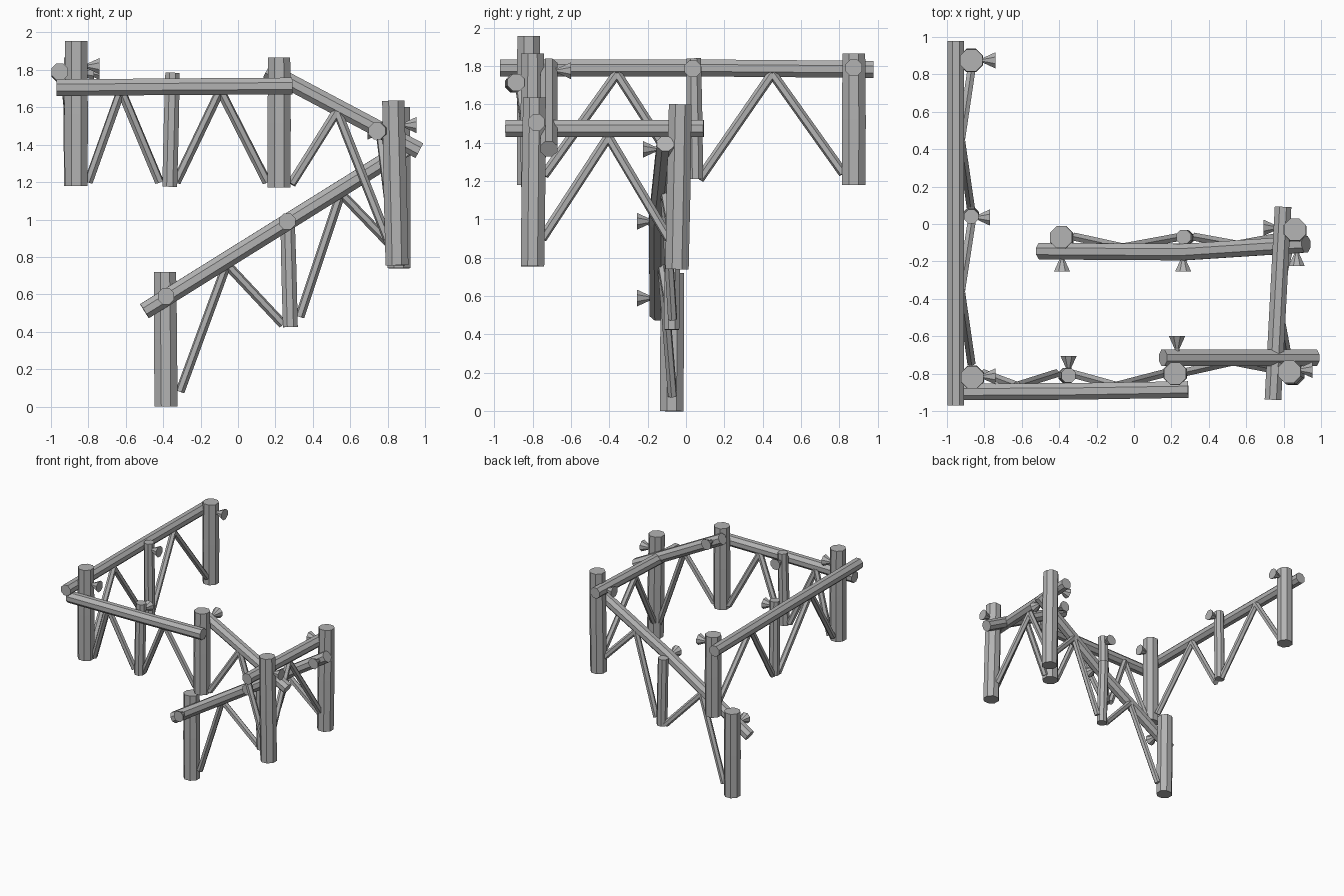
import bpy, bmesh, math
from mathutils import Vector

if "Cube" in bpy.data.objects:
    bpy.data.objects.remove(bpy.data.objects["Cube"], do_unlink=True)

grey = bpy.data.materials.new("plain_grey")
grey.use_nodes = True
colour = (0.45, 0.45, 0.45, 1)
grey.diffuse_color = colour
grey.node_tree.nodes["Principled BSDF"].inputs["Base Color"].default_value = colour


def beam(name, points, radii, sides=8):
    """Faceted pole through the points, one radius per point."""
    pts = [Vector(p) for p in points]
    axis = (pts[-1] - pts[0]).normalized()
    ref = Vector((1, 0, 0)) if abs(axis.z) > 0.95 else Vector((0, 0, 1))
    u = axis.cross(ref).normalized()
    v = axis.cross(u)
    bm = bmesh.new()
    rings = []
    for p, r in zip(pts, radii):
        ring = []
        for i in range(sides):
            a = 2 * math.pi * (i + 0.5) / sides
            ring.append(bm.verts.new(p + (u * math.cos(a) + v * math.sin(a)) * r))
        rings.append(ring)
    for lo, hi in zip(rings, rings[1:]):
        for i in range(sides):
            j = (i + 1) % sides
            bm.faces.new((lo[i], lo[j], hi[j], hi[i]))
    bm.faces.new(rings[0])
    bm.faces.new(rings[-1])
    bmesh.ops.recalc_face_normals(bm, faces=bm.faces)
    mesh = bpy.data.meshes.new(name)
    bm.to_mesh(mesh)
    bm.free()
    mesh.materials.append(grey)
    ob = bpy.data.objects.new(name, mesh)
    bpy.context.collection.objects.link(ob)
    return ob


def post(name, bottom, top, r):
    mid = (Vector(bottom) + Vector(top)) / 2
    beam(name, [bottom, mid, top], [r, r * 1.02, r * 0.97])


def brace_pair(name, foot_a, apex, foot_b):
    """Two thin struts leaning together under a rail."""
    beam(name + "_a", [foot_a, apex], [0.025, 0.025], 6)
    beam(name + "_b", [foot_b, apex], [0.025, 0.025], 6)


def peg(name, start, direction):
    """Flared peg, narrow at the post and wide at its head."""
    s, d = Vector(start), Vector(direction)
    beam(name, [s - d * 0.03, s, s + d * 0.065], [0.015, 0.015, 0.047])


# Large posts
R = 0.066
post("back_left_post", (-0.87, 0.875, 1.18), (-0.87, 0.875, 1.865), R)
post("corner_post", (-0.865, -0.82, 1.18), (-0.865, -0.82, 1.955), R)
post("front_middle_post", (0.22, -0.80, 1.17), (0.22, -0.80, 1.865), R)
post("front_right_post", (0.85, -0.80, 0.755), (0.83, -0.79, 1.635), R)
post("inner_right_post", (0.86, -0.047, 0.74), (0.86, -0.03, 1.60), R)
post("lowest_post", (-0.385, -0.075, 0), (-0.39, -0.07, 0.72), R)

# Slim posts halfway along the long rails
r = 0.043
post("left_slim_post", (-0.87, 0.05, 1.21), (-0.87, 0.04, 1.84), r)
post("front_slim_post", (-0.365, -0.81, 1.175), (-0.35, -0.81, 1.785), r)
post("inner_slim_post", (0.28, -0.075, 0.425), (0.265, -0.07, 1.0), r)

# Rails
rails = {
    "left_rail": [(-0.952, -0.97, 1.79), (-0.952, 0, 1.79), (-0.952, 0.978, 1.782)],
    "front_rail": [(-0.97, -0.898, 1.705), (-0.34, -0.895, 1.71), (0.29, -0.885, 1.714)],
    "front_sloping_rail": [(0.155, -0.715, 1.80), (0.56, -0.715, 1.585), (0.97, -0.715, 1.368)],
    "right_rail": [(0.743, -0.94, 1.473), (0.77, -0.42, 1.473), (0.797, 0.092, 1.473)],
    "inner_sloping_rail": [(-0.50, -0.145, 0.51), (0.27, -0.15, 0.99), (0.92, -0.108, 1.395)],
}
for name, path in rails.items():
    beam(name, path, [0.048] * 3)

# Braces under each bay
brace_pair("left_brace_front", (-0.87, -0.74, 1.23), (-0.925, -0.36, 1.76), (-0.87, 0.0, 1.2))
brace_pair("left_brace_back", (-0.87, 0.07, 1.21), (-0.925, 0.45, 1.76), (-0.87, 0.82, 1.24))
brace_pair("front_brace_left", (-0.80, -0.80, 1.2), (-0.625, -0.865, 1.69), (-0.42, -0.80, 1.2))
brace_pair("front_brace_right", (-0.33, -0.80, 1.2), (-0.095, -0.865, 1.69), (0.155, -0.80, 1.2))
brace_pair("sloping_brace", (0.285, -0.79, 1.19), (0.53, -0.735, 1.58), (0.81, -0.79, 0.87))
brace_pair("right_brace", (0.83, -0.75, 0.9), (0.765, -0.405, 1.43), (0.84, -0.09, 0.9))
brace_pair("inner_brace_left", (-0.31, -0.07, 0.08), (-0.06, -0.125, 0.76), (0.24, -0.07, 0.44))
brace_pair("inner_brace_right", (0.33, -0.07, 0.48), (0.55, -0.11, 1.14), (0.82, -0.06, 0.86))

# Flared pegs
right, left, back, front = (1, 0, 0), (-1, 0, 0), (0, 1, 0), (0, -1, 0)
peg("back_left_peg", (-0.805, 0.875, 1.79), right)
peg("left_slim_peg", (-0.835, 0.035, 1.785), right)
peg("corner_peg", (-0.805, -0.815, 1.82), right)
peg("front_slim_peg", (-0.35, -0.77, 1.72), back)
peg("front_middle_peg", (0.23, -0.665, 1.775), back)
peg("front_right_peg", (0.89, -0.78, 1.505), right)
peg("inner_right_peg", (0.757, -0.02, 1.47), left)
peg("lowest_peg", (-0.385, -0.19, 0.59), front)
peg("inner_slim_peg", (0.263, -0.19, 0.99), front)
peg("sloping_end_peg", (0.87, -0.16, 1.365), front)
